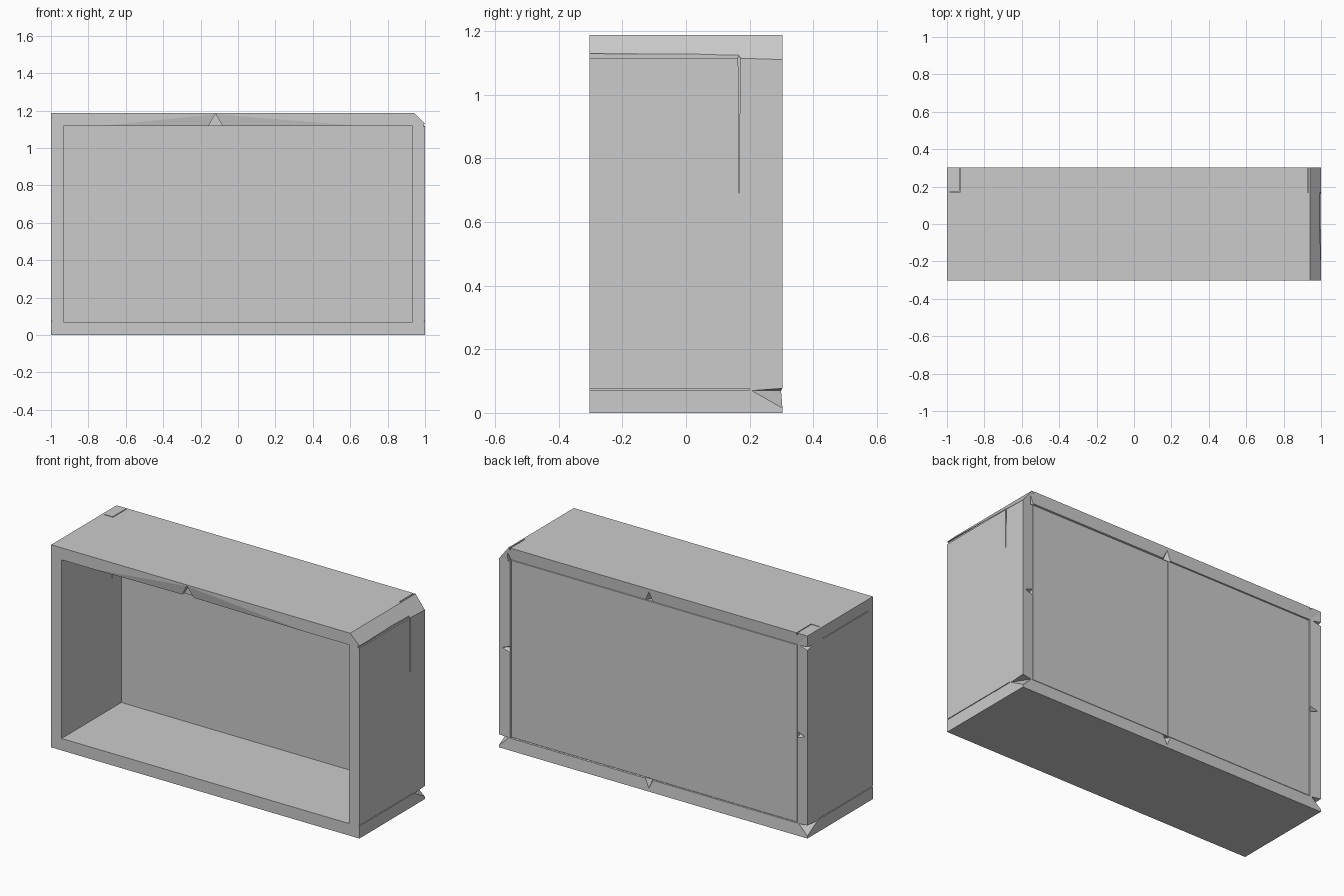
import bpy, bmesh
from mathutils import Vector

if "Cube" in bpy.data.objects:
    bpy.data.objects.remove(bpy.data.objects["Cube"], do_unlink=True)

GREY = (0.6, 0.6, 0.6, 1)
grey = bpy.data.materials.new("plain grey")
grey.use_nodes = True
grey.diffuse_color = GREY
grey.node_tree.nodes["Principled BSDF"].inputs["Base Color"].default_value = GREY

H, D = 1.188, 0.303                 # height, half depth
XI, LOW, TOP = 0.932, 0.07, 1.118   # inner opening: half width, floor, ceiling
POCKET = 0.25                       # y of the inner back face
F, B = -D - 0.01, D + 0.01          # just outside the front and the back


def add_object(name, bm):
    bmesh.ops.recalc_face_normals(bm, faces=bm.faces)
    mesh = bpy.data.meshes.new(name)
    bm.to_mesh(mesh)
    bm.free()
    mesh.materials.append(grey)
    ob = bpy.data.objects.new(name, mesh)
    bpy.context.collection.objects.link(ob)
    return ob


def shell(name, loops):
    """Skin through matching loops (y, x-z points), capped at both ends."""
    bm = bmesh.new()
    rings = [[bm.verts.new((x, y, z)) for x, z in pts] for y, pts in loops]
    n = len(rings[0])
    for a, b in zip(rings, rings[1:]):
        for i in range(n):
            j = (i + 1) % n
            # the chamfer corner shares one point on the inner loops
            bm.faces.new((a[i], a[j], b[j], b[i]))
    bm.faces.new(rings[0])
    bm.faces.new(rings[-1])
    bmesh.ops.remove_doubles(bm, verts=bm.verts, dist=0.0001)
    return add_object(name, bm)


def box(x0, x1, y0, y1, z0, z1):
    return [(x, y, z) for x in (x0, x1) for y in (y0, y1) for z in (z0, z1)]


def notch(base, point, half_width, depth=0.05):
    """Triangular nick in the back, wide at base and tapering to point."""
    a, b = Vector((base[0], 0, base[1])), Vector((point[0], 0, point[1]))
    way = (b - a).normalized()
    side = Vector((way.z, 0, -way.x)) * half_width
    out, deep = Vector((0, B, 0)), Vector((0, D - depth, 0))
    return [a + side + out, a - side + out, b + out, a + deep]


def carve(target, hulls):
    """Cut each convex hull of points out of the target."""
    for points in hulls:
        bm = bmesh.new()
        for p in points:
            bm.verts.new(p)
        bmesh.ops.convex_hull(bm, input=bm.verts)
        cutter = add_object("cutter", bm)
        cutter.hide_render = True
        mod = target.modifiers.new("cut", 'BOOLEAN')
        mod.operation, mod.solver, mod.object = 'DIFFERENCE', 'EXACT', cutter
        bpy.context.view_layer.objects.active = target
        bpy.ops.object.modifier_apply(modifier=mod.name)
        bpy.data.objects.remove(cutter, do_unlink=True)


# Hollow shell: inner pocket, front rim, chamfered outside, sloped back bands
def outside(drop):
    return [(-1, 0), (1, 0), (1, 1.13 - drop), (0.94, H), (-1, H)]


def inside(dx=0.0):
    return [(-XI + dx, LOW + dx), (XI - dx, LOW + dx), (XI - dx, TOP - dx),
            (XI - dx, TOP - dx), (-XI + dx, TOP - dx)]


case = shell("open_case", [
    (POCKET, inside()), (-D, inside()), (-D, outside(0)), (D, outside(0.02)),
    (D - 0.005, inside()), (D - 0.012, inside(0.002)), (D - 0.008, inside(0.005)),
])

# Dent and nick in the front of the top edge
nick = [(x, y, z) for y in (F, -D + 0.03)
        for x, z in ((-0.16, TOP - 0.004), (-0.08, TOP - 0.004), (-0.12, H - 0.005))]
cuts = [
    [(-0.8, -D - 0.001, TOP - 0.002), (0.75, -D - 0.001, TOP - 0.002),
     (-0.12, -D - 0.001, H - 0.002), (-0.12, -D + 0.012, TOP - 0.002)],
    nick,
    # step along the middle seam of the back panel
    box(0.02, XI - 0.005, D - 0.011, B, LOW + 0.005, TOP - 0.005),
    # hairline slots around the rear corners of the top
    box(-0.985, -0.93, 0.168, 0.173, H - 0.012, H + 0.01),
    box(-0.934, -0.929, 0.168, B, H - 0.012, H + 0.01),
    box(0.927, 0.932, 0.168, B, H - 0.012, H + 0.01),
    # tapered slits: outside of the left wall, inside of the right wall
    [(x, y, z) for x in (0.985, 1.01)
     for y, z in ((0.164, TOP), (0.17, TOP), (0.167, 0.64))],
    [(x, y, z) for x in (-0.945, -0.92)
     for y, z in ((0.164, TOP - 0.002), (0.17, TOP - 0.002), (0.167, 0.64))],
    # ledge below the chamfer, and seam along the right wall
    box(0.992, 1.01, F, 0.167, TOP - 0.003, 1.128),
    box(-1.01, -0.994, -0.26, 0.16, TOP - 0.002, TOP + 0.002),
    # nicks in the middle of the top and bottom bands
    notch((0.03, TOP - 0.002), (0.03, H - 0.006), 0.034),
    notch((0.03, LOW + 0.002), (0.03, 0.006), 0.034),
]
for s in (-1, 1):
    cuts += [
        # middle nick of each side band
        notch((s * XI, 0.59), (s * 0.994, 0.59), 0.024),
        # seam above the floor and broken lower corner
        box(s * 0.994, s * 1.01, F, 0.2, LOW + 0.002, LOW + 0.006),
        [(s * 1.004, B, 0.006), (s * 1.004, B, 0.078), (s * 1.004, 0.2, LOW),
         (s * XI, B, LOW)],
    ]
# broken upper corners
cuts.append(notch((-1.004, TOP - 0.004), (-XI, TOP), 0.014))
cuts.append(notch((0.935, TOP - 0.01), (0.95, H - 0.02), 0.016))
carve(case, cuts)
